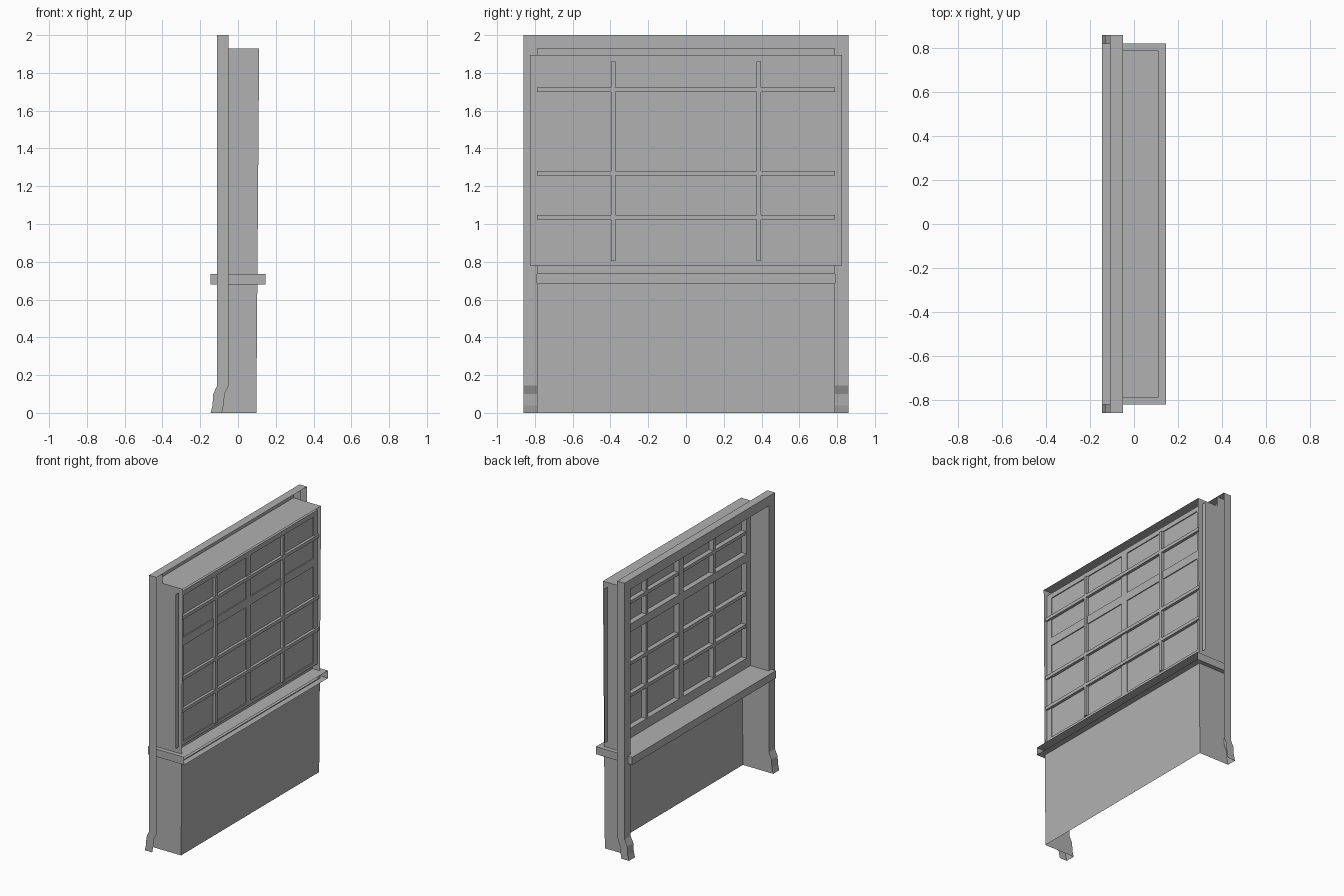
import bpy, bmesh

if "Cube" in bpy.data.objects:
    bpy.data.objects.remove(bpy.data.objects["Cube"])

FRONT_BOTTOM, FRONT_TOP, TOP_Z = 0.097, 0.112, 1.93
HALF_W, POST_W = 0.79, 0.86

grey = bpy.data.materials.new("mid_grey")
grey.diffuse_color = (0.44, 0.44, 0.44, 1)
grey.use_nodes = True
grey.node_tree.nodes["Principled BSDF"].inputs["Base Color"].default_value = grey.diffuse_color


def lean(z):
    """x of the slightly leaning outer edge at height z"""
    return FRONT_BOTTOM + (FRONT_TOP - FRONT_BOTTOM) * z / TOP_Z


def make(name, bm, merge=True):
    if merge:
        bmesh.ops.remove_doubles(bm, verts=bm.verts, dist=1e-5)
    me = bpy.data.meshes.new(name)
    bm.to_mesh(me)
    bm.free()
    me.materials.append(grey)
    ob = bpy.data.objects.new(name, me)
    bpy.context.collection.objects.link(ob)
    return ob


def face(bm, pts):
    return bm.faces.new([bm.verts.new(p) for p in pts])


def add_box(bm, x, y, z, skip=()):
    """box from ranges; skip lists open sides such as '+x'"""
    sides = {
        '-x': [(0, 0, 0), (0, 0, 1), (0, 1, 1), (0, 1, 0)],
        '+x': [(1, 0, 0), (1, 1, 0), (1, 1, 1), (1, 0, 1)],
        '-y': [(0, 0, 0), (1, 0, 0), (1, 0, 1), (0, 0, 1)],
        '+y': [(0, 1, 0), (0, 1, 1), (1, 1, 1), (1, 1, 0)],
        '-z': [(0, 0, 0), (0, 1, 0), (1, 1, 0), (1, 0, 0)],
        '+z': [(0, 0, 1), (1, 0, 1), (1, 1, 1), (0, 1, 1)]}
    for key, quad in sides.items():
        if key not in skip:
            face(bm, [(x[i], y[j], z[k]) for i, j, k in quad])


def bars(name, ranges, x):
    """a set of bars sharing one depth range"""
    bm = bmesh.new()
    for y, z in ranges:
        add_box(bm, x, y, z)
    return make(name, bm, merge=False)


# posts with flared feet, open at the wall side and underneath
front = [(-0.145, 0), (-0.135, 0.04), (-0.131, 0.10), (-0.11, 0.145), (-0.11, 2)]
back = [(-0.085, 0), (-0.075, 0.05), (-0.071, 0.10), (-0.05, 0.145), (-0.05, 2)]
for side, label in ((-1, "left"), (1, "right")):
    bm = bmesh.new()
    yi, yo = side * HALF_W, side * POST_W
    for i in range(4):
        (ax, az), (bx, bz) = front[i], front[i + 1]
        (cx, cz), (dx, dz) = back[i], back[i + 1]
        face(bm, [(ax, yi, az), (ax, yo, az), (bx, yo, bz), (bx, yi, bz)])
        for y in (yi, yo):
            face(bm, [(ax, y, az), (cx, y, cz), (dx, y, dz), (bx, y, bz)])
    face(bm, [(-0.11, yi, 2), (-0.11, yo, 2), (-0.05, yo, 2), (-0.05, yi, 2)])
    bmesh.ops.remove_doubles(bm, verts=bm.verts, dist=1e-5)
    bmesh.ops.recalc_face_normals(bm, faces=bm.faces)
    make(label + "_post", bm)

    # side wall of the bay
    bm = bmesh.new()
    face(bm, [(x, yi, z) for x, z in back[:4]] +
         [(-0.05, yi, TOP_Z), (FRONT_TOP, yi, TOP_Z), (FRONT_BOTTOM, yi, 0)])
    if side < 0:
        bmesh.ops.reverse_faces(bm, faces=bm.faces)
    make(label + "_side_wall", bm)

# header
bm = bmesh.new()
add_box(bm, (-0.11, -0.05), (-HALF_W, HALF_W), (TOP_Z, 2), ('+x', '-y', '+y'))
make("header", bm)

# roof and lower wall
bm = bmesh.new()
face(bm, [(-0.05, -HALF_W, TOP_Z), (FRONT_TOP, -HALF_W, TOP_Z),
          (FRONT_TOP, HALF_W, TOP_Z), (-0.05, HALF_W, TOP_Z)])
make("bay_roof", bm)
bm = bmesh.new()
face(bm, [(FRONT_BOTTOM, -HALF_W, 0), (FRONT_BOTTOM, HALF_W, 0),
          (lean(0.685), HALF_W, 0.685), (lean(0.685), -HALF_W, 0.685)])
make("lower_wall", bm)

# sill, open on its far long side
bm = bmesh.new()
add_box(bm, (-0.145, 0.145), (-0.822, 0.822), (0.68, 0.735), ('+x',))
make("sill", bm)

# glass sheet, a single plane reaching slightly past the side walls
GLASS_X, G0, G1 = 0.077, 0.78, 1.895
bm = bmesh.new()
face(bm, [(GLASS_X, -0.825, G0), (GLASS_X, 0.825, G0),
          (GLASS_X, 0.825, G1), (GLASS_X, -0.825, G1)])
make("glass", bm)

# window frame: stiles, rails and transom, almost flush with the glass
Y_OPEN, MID = 0.745, 0.026
Z0, Z_T0, Z_T1, Z1 = 0.805, 1.50, 1.56, 1.86
spans = [(-Y_OPEN, -MID), (MID, Y_OPEN)]
frame = [((-HALF_W, -Y_OPEN), (G0, G1)), ((Y_OPEN, HALF_W), (G0, G1)),
         ((-MID, MID), (Z0, Z1))]
frame += [((-Y_OPEN, Y_OPEN), z) for z in ((G0, Z0), (Z1, G1))]
frame += [(y, (Z_T0, Z_T1)) for y in spans]
bars("window_frame", frame, (0.037, 0.084))
bars("window_outer_rails", [((-HALF_W, HALF_W), (0.735, G0)),
                            ((-HALF_W, HALF_W), (G1, TOP_Z))], (0.037, 0.045))

# thin glazing bars running right across the window
h = 0.012
third = (Z_T0 - Z0) / 3
glazing = [((-HALF_W, HALF_W), (z - h, z + h))
           for z in (Z0 + third, Z0 + 2 * third, (Z_T1 + Z1) / 2)]
centre = (MID + Y_OPEN) / 2
glazing += [((y - h, y + h), (Z0, Z1)) for y in (-centre, centre)]
bars("glazing_bars", glazing, (0.043, 0.097))
